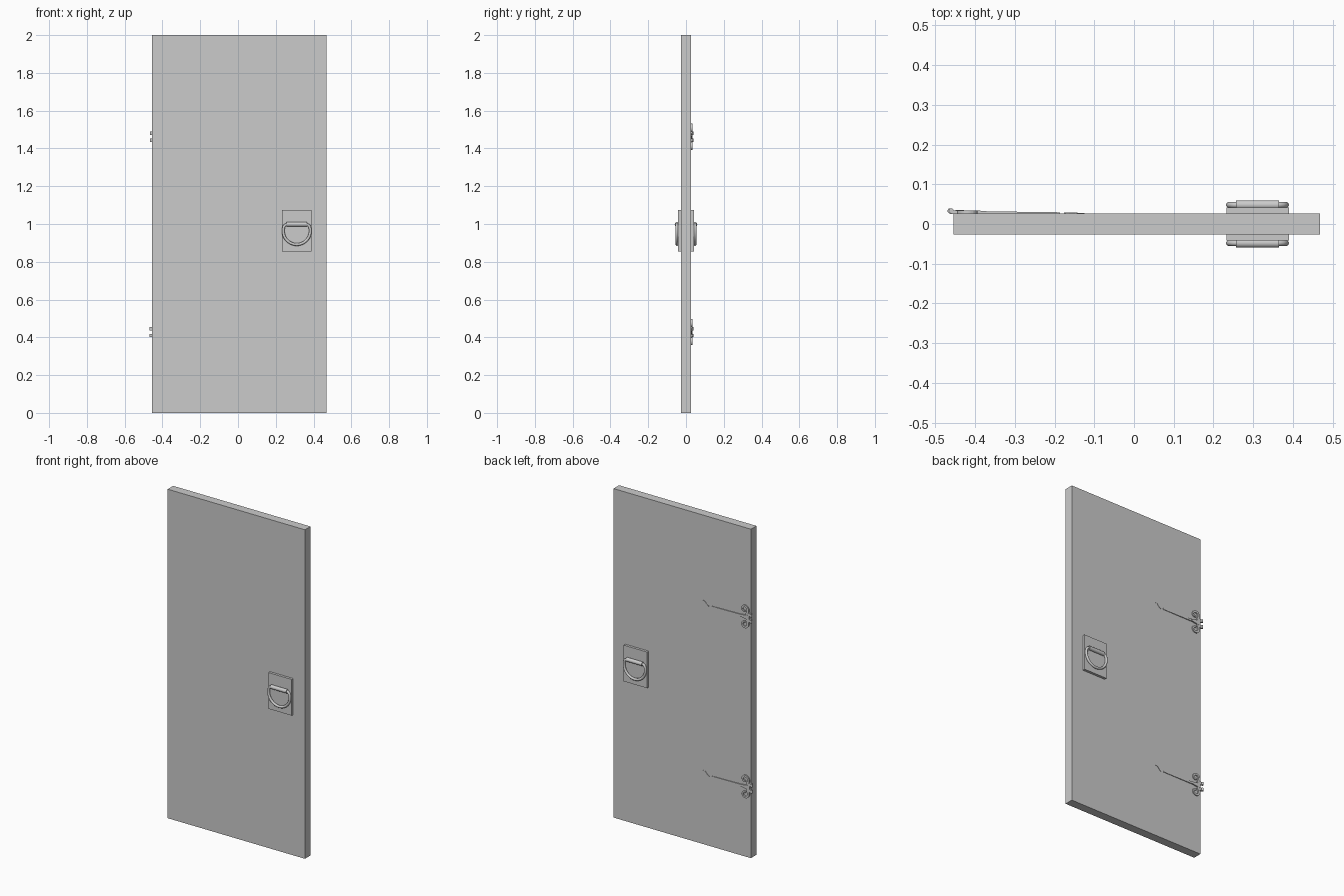
import bpy, bmesh
from math import sin, cos, pi, radians
from mathutils import Vector, Matrix

if "Cube" in bpy.data.objects:
    bpy.data.objects.remove(bpy.data.objects["Cube"])


def add_mesh(name, bm, smooth=False):
    bmesh.ops.recalc_face_normals(bm, faces=bm.faces)
    me = bpy.data.meshes.new(name)
    bm.to_mesh(me)
    bm.free()
    ob = bpy.data.objects.new(name, me)
    bpy.context.collection.objects.link(ob)
    if smooth:
        bpy.ops.object.select_all(action='DESELECT')
        ob.select_set(True)
        bpy.context.view_layer.objects.active = ob
        bpy.ops.object.shade_smooth_by_angle(angle=radians(40))
    return ob


def box(name, x0, x1, y0, y1, z0, z1):
    bm = bmesh.new()
    m = Matrix.Translation(((x0 + x1) / 2, (y0 + y1) / 2, (z0 + z1) / 2))
    m = m @ Matrix.Diagonal((x1 - x0, y1 - y0, z1 - z0, 1))
    bmesh.ops.create_cube(bm, size=1, matrix=m)
    return add_mesh(name, bm)


def cylinder(name, loc, r, length, axis):
    bm = bmesh.new()
    m = Matrix.Translation(loc)
    if axis == 'X':
        m = m @ Matrix.Rotation(pi / 2, 4, 'Y')
    bmesh.ops.create_cone(bm, cap_ends=True, segments=24, radius1=r, radius2=r,
                          depth=length, matrix=m)
    return add_mesh(name, bm, True)


def skin(bm, rings, closed):
    n = len(rings[0])
    for i in range(len(rings) if closed else len(rings) - 1):
        a, b = rings[i], rings[(i + 1) % len(rings)]
        for j in range(n):
            k = (j + 1) % n
            bm.faces.new((a[j], a[k], b[k], b[j]))
    if not closed:
        bm.faces.new(rings[0])
        bm.faces.new(rings[-1])


def tangent(pts, i, closed):
    n = len(pts)
    a = pts[(i - 1) % n] if closed else pts[max(i - 1, 0)]
    b = pts[(i + 1) % n] if closed else pts[min(i + 1, n - 1)]
    return (b - a).normalized()


def ring_tube(name, path, y, r):
    """Round tube following a closed path in the XZ plane."""
    bm, rings = bmesh.new(), []
    for i, p in enumerate(path):
        t = tangent(path, i, True)
        rings.append([bm.verts.new((p.x - t.y * r * cos(a), y + r * sin(a), p.y + t.x * r * cos(a)))
                      for a in [2 * pi * k / 12 for k in range(12)]])
    skin(bm, rings, True)
    return add_mesh(name, bm, True)


def strip(name, path, w0, w1, y0, h0, h1):
    """Flat iron strip along an XZ path, half width w0 to w1, top height h0 to h1."""
    bm, rings, n = bmesh.new(), [], len(path)
    for i, p in enumerate(path):
        f = i / (n - 1)
        w, h = w0 + (w1 - w0) * f, h0 + (h1 - h0) * f
        t = tangent(path, i, False)
        d = Vector((-t.y, t.x)) * w
        rings.append([bm.verts.new(c) for c in (
            (p.x + d.x, y0, p.y + d.y), (p.x + d.x, h, p.y + d.y),
            (p.x - d.x, h, p.y - d.y), (p.x - d.x, y0, p.y - d.y))])
    skin(bm, rings, False)
    return add_mesh(name, bm)


# Door slab
T = 0.0265
box("door_slab", -0.455, 0.469, -T, T, 0, 2)

# Back plate, ring and grip bar on both faces
CX, CZ, R = 0.311, 0.963, 0.0715
arc = [Vector((CX + R * cos(a), CZ + R * sin(a))) for a in [-pi + pi * k / 28 for k in range(29)]]
corner = [(0.071, 0.975), (0.068, 0.986), (0.062, 0.994), (0.053, 0.998)]
path = arc + [Vector((CX + x, z)) for x, z in corner] + \
    [Vector((CX - x, z)) for x, z in reversed(corner)]
for side, s in (("front", -1), ("back", 1)):
    ys = sorted((s * (T - 0.002), s * 0.0415))
    box(side + "_handle_plate", 0.233, 0.390, ys[0], ys[1], 0.855, 1.075)
    ring_tube(side + "_handle_ring", path, s * 0.048, 0.0075)
    cylinder(side + "_handle_bar", (CX, s * 0.048, 0.998), 0.0118, 0.108, 'X')

# Scrolled strap hinges on the back face
for label, z, dx in (("upper", 1.461, 0.003), ("lower", 0.428, 0.0)):
    P = lambda x, h: Vector((x + dx, z + h))
    y0 = T - 0.004
    strip(label + "_hinge_strap", [P(-0.42, 0), P(-0.33, -0.001), P(-0.19, -0.002)],
          0.007, 0.004, y0, 0.033, 0.0295)
    strip(label + "_hinge_root", [P(-0.45, 0), P(-0.425, 0), P(-0.39, 0)],
          0.016, 0.006, y0, 0.035, 0.034)
    for s, end in ((1, "top"), (-1, "bottom")):
        # Scroll curling from the root
        spiral = [P(-0.44, s * 0.008), P(-0.434, s * 0.020)]
        for k in range(25):
            f = k / 24
            a = pi * 1.12 - f * 1.75 * pi
            r = 0.025 - 0.015 * f
            spiral.append(P(-0.418 + r * cos(a), s * (0.044 + r * sin(a))))
        strip(label + "_hinge_scroll_" + end, spiral, 0.007, 0.0045, y0, 0.034, 0.033)
        # Knuckle with its leaf
        kz = z + s * 0.0185
        cylinder(label + "_hinge_knuckle_" + end, (-0.4635 + dx, 0.033, kz), 0.0062, 0.018, 'Z')
        box(label + "_hinge_leaf_" + end, -0.463 + dx, -0.43 + dx, T - 0.001, 0.034,
            kz - 0.009, kz + 0.009)
    # Curled strap tip
    tip = [P(-0.175, -0.006), P(-0.165, -0.002), P(-0.157, 0.006), P(-0.150, 0.015),
           P(-0.140, 0.019), P(-0.128, 0.019)]
    strip(label + "_hinge_tip", tip, 0.0035, 0.0025, y0, 0.029, 0.028)
